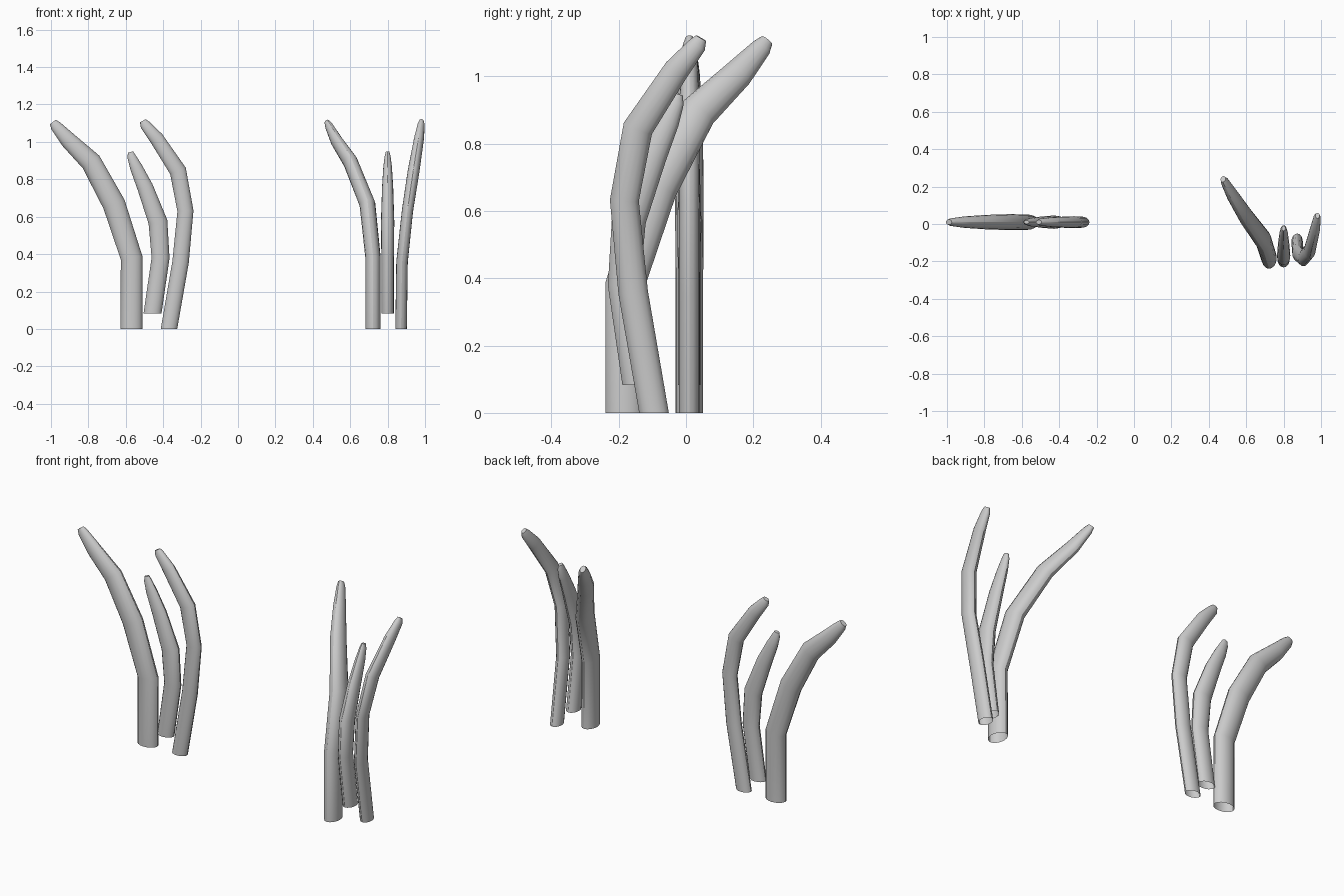
import bpy, bmesh, math
from mathutils import Vector

if "Cube" in bpy.data.objects:
    bpy.data.objects.remove(bpy.data.objects["Cube"])

SIDES = 16
FLAT = 0.7          # tubes are flattened sideways

# (bend offset, height, width) along each stalk
THICK = [(0, 0, .117), (0, .38, .117), (-.094, .667, .122), (-.217, .893, .111),
         (-.337, 1.008, .088), (-.405, 1.085, .060), (-.421, 1.106, .040)]
MIDDLE = [(0, .083, .096), (.043, .38, .096), (.029, .572, .102), (-.040, .759, .085),
          (-.088, .865, .066), (-.112, .922, .046), (-.118, .946, .028)]
THIN = [(0, 0, .088), (.062, .358, .088), (.088, .631, .086), (.048, .845, .090),
        (-.067, 1.019, .076), (-.128, 1.092, .055), (-.140, 1.113, .034)]


def stalk(name, points, widths, side):
    """Loft flattened rings along a path and close the tip."""
    bm = bmesh.new()
    rings = []
    for i, (p, w) in enumerate(zip(points, widths)):
        if i == 0:
            t = Vector((0, 0, 1))
        elif i == len(points) - 1:
            t = (p - points[i - 1]).normalized()
        else:
            t = ((p - points[i - 1]).normalized() + (points[i + 1] - p).normalized()).normalized()
        v = (side - t * side.dot(t)).normalized()
        u = v.cross(t)
        ring = []
        for k in range(SIDES):
            a = 2 * math.pi * k / SIDES
            ring.append(bm.verts.new(p + u * (w / 2 * math.cos(a)) + v * (w / 2 * FLAT * math.sin(a))))
        rings.append(ring)
    for a, b in zip(rings, rings[1:]):
        for k in range(SIDES):
            n = (k + 1) % SIDES
            bm.faces.new((a[k], a[n], b[n], b[k]))
    bm.faces.new(rings[-1])
    bmesh.ops.recalc_face_normals(bm, faces=bm.faces)
    mesh = bpy.data.meshes.new(name)
    bm.to_mesh(mesh)
    bm.free()
    ob = bpy.data.objects.new(name, mesh)
    bpy.context.collection.objects.link(ob)
    bpy.ops.object.select_all(action='DESELECT')
    ob.select_set(True)
    bpy.context.view_layer.objects.active = ob
    bpy.ops.object.shade_smooth_by_angle(angle=math.radians(30))


# Left cluster: bends along x
for name, shape, x0 in (("thick", THICK, -.569), ("middle", MIDDLE, -.457), ("thin", THIN, -.369)):
    pts = [Vector((x0 + d, .01, z)) for d, z, w in shape]
    stalk("left_" + name + "_stalk", pts, [s[2] for s in shape], Vector((0, 1, 0)))

# Right cluster: same stalks turned a quarter and fanned out in x
FAN = (("thick", THICK, -.181, (.722, .722, .692, .601, .525, .486, .476)),
       ("middle", MIDDLE, -.141, (.80,) * 7),
       ("thin", THIN, -.095, (.872, .877, .906, .939, .968, .979, .981)))
for name, shape, y0, xs in FAN:
    pts = [Vector((x, y0 - d, z)) for x, (d, z, w) in zip(xs, shape)]
    stalk("right_" + name + "_stalk", pts, [s[2] for s in shape], Vector((1, 0, 0)))
